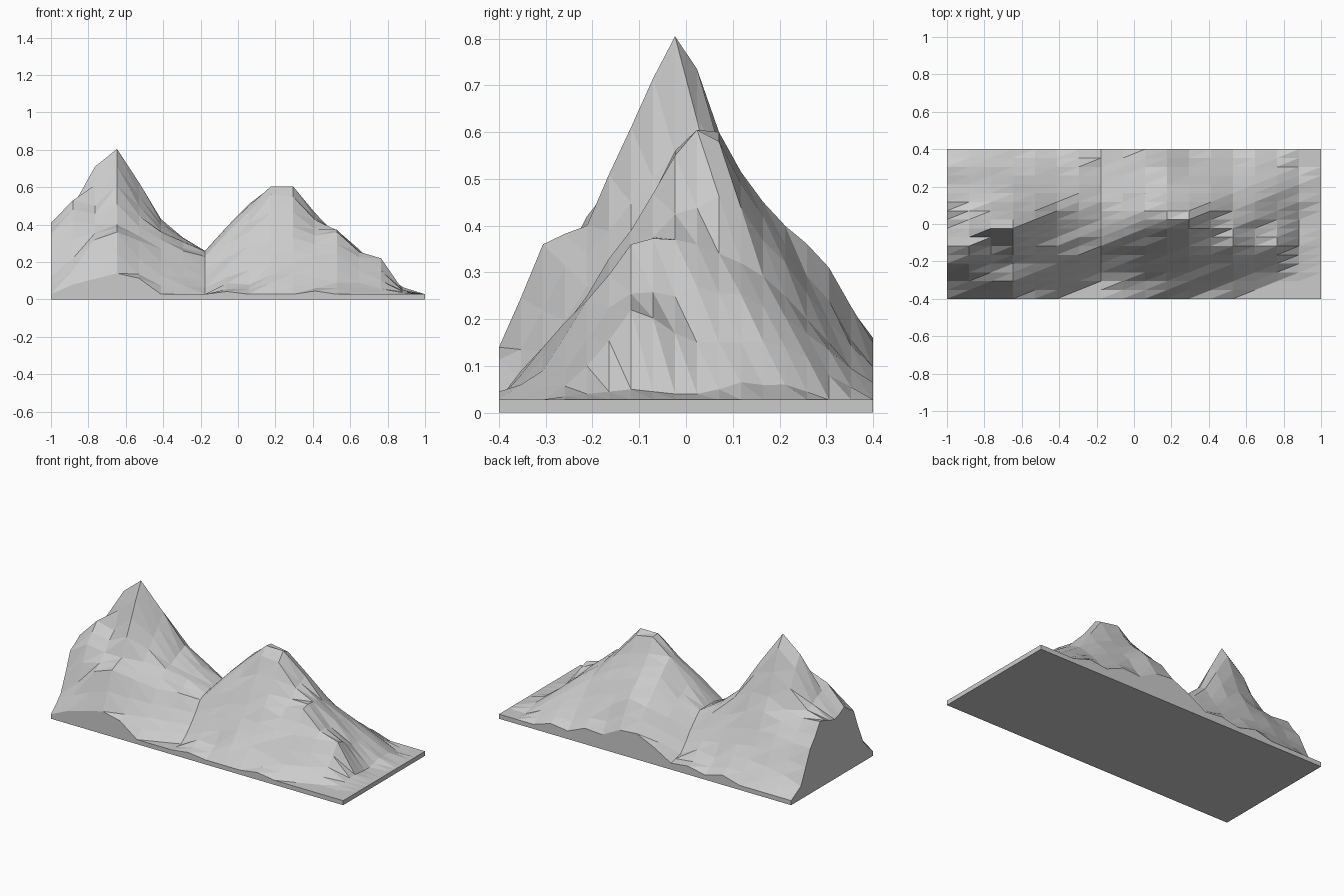
import bpy, bmesh, random

if "Cube" in bpy.data.objects:
    bpy.data.objects.remove(bpy.data.objects["Cube"])

random.seed(4)
N = 17                      # cells per side
BASE = 0.028                # thickness of the flat slab
SHEAR = 1.0                 # the ridges run diagonally: one row up per column

# Control rows across the block: grid column -> heights (1/100) at the grid rows in ROWS
ROWS = [0, 2, 4, 6, 8, 9, 10, 11, 13, 15, 17]
COLS = {
    0:  [3, 12, 35, 41, 37, 38, 40, 41, 28, 8, 3],
    1:  [8, 22, 42, 53, 48, 45, 43, 40, 28, 12, 3],
    2:  [11, 32, 40, 50, 71, 64, 53, 42, 30, 14, 3],
    3:  [14, 36, 40, 61, 80.5, 73.5, 60, 47, 30, 15, 3],
    5:  [3, 13, 27, 36, 39, 41, 43, 40, 25, 10, 3],
    7:  [3, 3, 11, 23, 26, 26, 26, 26, 17, 6, 4],
    9:  [3, 8, 22, 36, 47, 50, 51, 47, 38, 29, 16],
    10: [3, 13, 25, 39, 56, 60.5, 60, 51.5, 40, 31, 15],
    11: [3, 14, 25, 39, 55, 60.5, 58, 49, 36, 24, 9],
    13: [3, 9, 24, 36, 37, 36, 34, 32, 25, 15, 5],
    15: [3, 3, 10, 22, 17, 15, 15, 15, 14, 8, 3],
    16: [3, 3, 4, 5, 4, 4, 5, 6.5, 6, 3, 3],
    17: [2.8] * 11,
}


def column(k, j):
    """Height of a control column at row j."""
    j = min(max(j, 0), N)
    for a, b, u, v in zip(ROWS, ROWS[1:], COLS[k], COLS[k][1:]):
        if j <= b:
            return u + (v - u) * (j - a) / (b - a)


def height(i, j):
    if i in COLS:
        h = column(i, j) / 100
    else:                   # in-between column: average along the diagonal
        h = (column(i - 1, j - SHEAR) + column(i + 1, j + SHEAR)) / 200
    # slight roughness on the points between the control heights
    if h > 0.06 and (i not in COLS or j not in ROWS):
        h += random.uniform(-0.01, 0.01)
    return BASE if h < 0.032 else h


bm = bmesh.new()
# Mountain surface: triangulated height grid
top = [[bm.verts.new((-1 + 2 * i / N, -0.4 + 0.8 * j / N, height(i, j)))
        for j in range(N + 1)] for i in range(N + 1)]
for i in range(N):
    for j in range(N):
        a, b, c, d = top[i][j], top[i + 1][j], top[i + 1][j + 1], top[i][j + 1]
        bm.faces.new((a, b, c))
        bm.faces.new((a, c, d))

# Cut sides and underside of the block
rim = ([top[i][0] for i in range(N)] + [top[N][j] for j in range(N)] +
       [top[i][N] for i in range(N, 0, -1)] + [top[0][j] for j in range(N, 0, -1)])
low = [bm.verts.new((v.co.x, v.co.y, 0)) for v in rim]
for k in range(len(rim)):
    n = (k + 1) % len(rim)
    bm.faces.new((rim[n], rim[k], low[k], low[n]))
bm.faces.new(low[::-1])
bmesh.ops.recalc_face_normals(bm, faces=bm.faces)

mesh = bpy.data.meshes.new("mountain_terrain")
bm.to_mesh(mesh)
bm.free()
rock = bpy.data.materials.new("rock grey")
rock.diffuse_color = (0.6, 0.6, 0.6, 1)
rock.use_nodes = True
rock.node_tree.nodes["Principled BSDF"].inputs["Base Color"].default_value = rock.diffuse_color
mesh.materials.append(rock)
bpy.context.collection.objects.link(bpy.data.objects.new("mountain_terrain", mesh))
